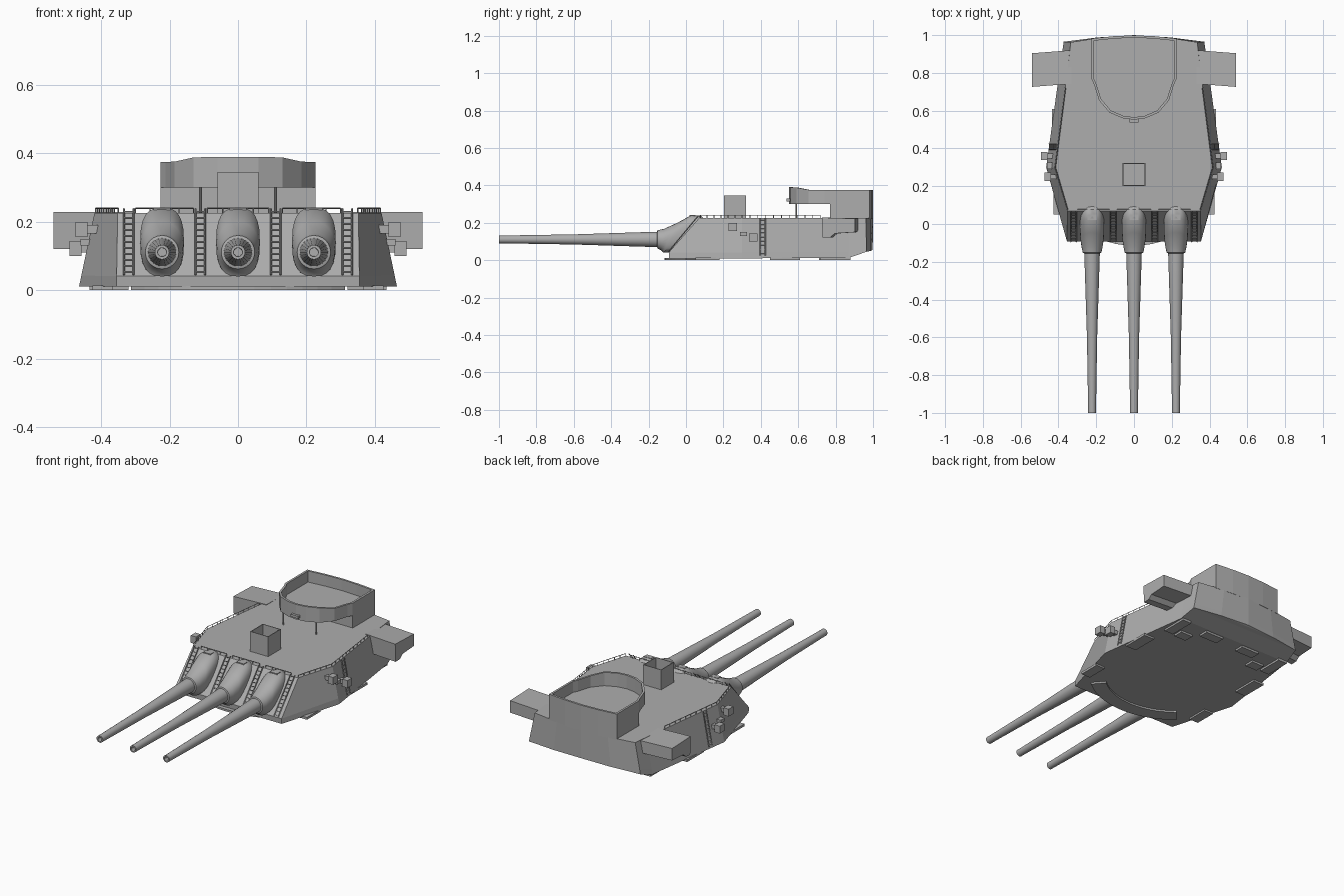
import bpy, bmesh, math
from mathutils import Vector

cube = bpy.data.objects.get("Cube")
if cube:
    bpy.data.objects.remove(cube, do_unlink=True)

gray = bpy.data.materials.new("naval gray")
gray.use_nodes = True
COLOR = (0.42, 0.42, 0.42, 1)
gray.diffuse_color = COLOR
gray.node_tree.nodes["Principled BSDF"].inputs["Base Color"].default_value = COLOR


def finish(name, bm, smooth=False):
    bmesh.ops.recalc_face_normals(bm, faces=bm.faces)
    mesh = bpy.data.meshes.new(name)
    bm.to_mesh(mesh)
    bm.free()
    mesh.materials.append(gray)
    ob = bpy.data.objects.new(name, mesh)
    bpy.context.collection.objects.link(ob)
    if smooth:
        bpy.ops.object.select_all(action="DESELECT")
        ob.select_set(True)
        bpy.context.view_layer.objects.active = ob
        bpy.ops.object.shade_smooth_by_angle(angle=math.radians(35))
    return ob


def add_box(bm, lo, hi):
    verts = bmesh.ops.create_cube(bm, size=1)["verts"]
    for v in verts:
        v.co = Vector([a + (b - a) * (c + 0.5) for a, b, c in zip(lo, hi, v.co)])


def add_rod(bm, p, q, r=0.002, sides=6):
    p, q = Vector(p), Vector(q)
    d = q - p
    verts = bmesh.ops.create_cone(bm, cap_ends=True, segments=sides,
                                  radius1=r, radius2=r, depth=d.length)["verts"]
    rot = d.to_track_quat("Z", "Y")
    for v in verts:
        v.co = rot @ v.co + (p + q) / 2


def bridge(bm, rings):
    """Join successive closed rings of vertices with quads."""
    for a, b in zip(rings, rings[1:]):
        n = len(a)
        for i in range(n):
            j = (i + 1) % n
            bm.faces.new((a[i], a[j], b[j], b[i]))


def mirror_loop(half):
    """Full outline from a right-hand half that starts or ends on the centre."""
    return half + [(-p[0], *p[1:]) for p in reversed(half) if p[0] > 0]


# Armoured gunhouse: bottom, knuckle and roof outlines
bottom = [(.355, -.09, .01), (.465, .3, .01), (.386, .87, .012),
          (.372, .965, .045), (.19, .988, .05), (0, .998, .055)]
roof = [(.352, .07, .225), (.42, .3, .225), (.345, .87, .225),
        (.335, .962, .225), (.17, .988, .225), (0, 1, .225)]
middle = [tuple(Vector(b).lerp(Vector(t), .15)) for b, t in zip(bottom, roof)]
middle[0] = (.355, -.092, .042)
bm = bmesh.new()
rings = [[bm.verts.new(p) for p in mirror_loop(h)] for h in (bottom, middle, roof)]
bridge(bm, rings)
for ring in (rings[0], rings[2]):
    n = len(ring)
    for i in range(n // 2):
        quad = (ring[i], ring[i + 1], ring[n - 2 - i], ring[n - 1 - i])
        bm.faces.new(list(dict.fromkeys(quad)))
finish("gunhouse", bm)

# Three guns with mantlets
for label, x0 in (("right", -.222), ("middle", 0), ("left", .222)):
    bm = bmesh.new()
    profile = [(-.9, .012), (-1, .013), (-1, .021), (-.97, .021), (-.6, .027),
               (-.35, .035), (-.16, .041), (-.1, .041)]
    rings = []
    for y, r in profile:
        rings.append([bm.verts.new((x0 + r * math.cos(k * math.tau / 24), y,
                                    .111 + r * math.sin(k * math.tau / 24)))
                      for k in range(24)])
    bridge(bm, rings)
    bm.faces.new(rings[0])
    finish(label + "_gun_barrel", bm, True)

    # rings: y, half width, low z, high z, lean, squareness
    sections = [(-.155, .041, .07, .152, 0, 1), (-.152, .049, .062, .16, 0, 1),
                (-.125, .055, .054, .168, .15, 1), (-.085, .061, .044, .2, .5, .9),
                (-.045, .064, .04, .242, .75, .75), (.0, .064, .04, .238, .8, .75),
                (.06, .058, .05, .2, .8, .8)]
    bm = bmesh.new()
    rings = []
    for y, w, lo, hi, lean, sq in sections:
        ring = []
        for k in range(24):
            c, s = math.cos(k * math.tau / 24), math.sin(k * math.tau / 24)
            dz = (hi - lo) / 2 * math.copysign(abs(s) ** sq, s)
            ring.append(bm.verts.new((x0 + w * math.copysign(abs(c) ** sq, c),
                                      y + lean * dz, (lo + hi) / 2 + dz)))
        rings.append(ring)
    bridge(bm, rings)
    bm.faces.new(rings[0])
    bm.faces.new(rings[-1])
    finish(label + "_mantlet", bm, True)

    bm = bmesh.new()
    add_box(bm, (x0 - .025, .02, .22), (x0 + .025, .05, .241))
    finish(label + "_mantlet_lug", bm)

# Rear control platform: thin bulwark with a floor
plan = [(0, .552), (.06, .56), (.13, .59), (.185, .655), (.212, .74), (.226, .77),
        (.226, .982), (.11, .994), (0, .999)]
outer = mirror_loop(plan[:-1])
outer.insert(len(plan) - 1, plan[-1])


def inset(p, d=.013):
    return p[0] * (1 - d / .226), .78 + (p[1] - .78) * (1 - d / .225)


def top_z(y):
    return .375 + .015 * min(1, max(0, (.66 - y) / .08))


bm = bmesh.new()
floor = [bm.verts.new((*p, .3)) for p in outer]
rim = [bm.verts.new((*p, top_z(p[1]))) for p in outer]
rim_in = [bm.verts.new((*inset(p), top_z(p[1]))) for p in outer]
floor_in = [bm.verts.new((*inset(p), .308)) for p in outer]
bridge(bm, [floor, rim, rim_in, floor_in])
bm.faces.new(floor)
bm.faces.new(floor_in)
finish("control_platform", bm)

# Platform base standing on the roof
bm = bmesh.new()
base = [(x, y) for x, y in outer if y >= .77]
rings = [[bm.verts.new((x, y, z)) for x, y in base] for z in (.22, .302)]
bridge(bm, rings)
for ring in rings:
    bm.faces.new(ring)
finish("platform_base", bm)

bm = bmesh.new()
for x in (-.11, .11):
    add_rod(bm, (x, .59, .22), (x, .59, .305), .004, 8)
finish("platform_struts", bm)
bm = bmesh.new()
add_box(bm, (-.025, .538, .315), (.025, .56, .33))
finish("platform_step", bm)

# Open box on the roof
bm = bmesh.new()
rings = [[bm.verts.new((sx * w, .262 + sy * w, z)) for sx, sy in
          ((-1, -1), (1, -1), (1, 1), (-1, 1))]
         for w, z in ((.06, .22), (.06, .345), (.056, .345), (.056, .228))]
bridge(bm, rings)
bm.faces.new(rings[-1])
finish("roof_box", bm)


def ladder(bm, p, q, side, rungs=11):
    """Two stringers and evenly spaced rungs between two end points."""
    p, q, side = Vector(p), Vector(q), Vector(side)
    for s in (-1, 1):
        add_rod(bm, p + side * s, q + side * s, .003, 4)
    for i in range(rungs):
        c = p.lerp(q, (i + .5) / rungs)
        add_rod(bm, c - side, c + side, .0025, 4)


def railing(bm, p, q, posts):
    p, q = Vector(p), Vector(q)
    add_rod(bm, p, q, .002, 4)
    for i in range(posts):
        c = p.lerp(q, i / (posts - 1))
        add_rod(bm, (c.x, c.y, .22), c, .002, 4)


# Front ladders and front railings
bm = bmesh.new()
for x in (-.32, -.11, .11, .32):
    ladder(bm, (x, -.095, .045), (x, .066, .238), (.014, 0, 0))
finish("front_ladders", bm)
bm = bmesh.new()
for a, b in ((-.3, -.13), (-.09, .09), (.13, .3)):
    railing(bm, (a, .078, .24), (b, .078, .24), 5)
finish("front_railings", bm)

for label, s in (("left", 1), ("right", -1)):
    # Side ladder and roof edge railing
    bm = bmesh.new()
    ladder(bm, (s * .45, .41, .025), (s * .412, .41, .225), (0, .014, 0), 9)
    finish(label + "_side_ladder", bm)
    bm = bmesh.new()
    railing(bm, (s * .35, .075, .24), (s * .416, .3, .24), 7)
    railing(bm, (s * .416, .3, .24), (s * .362, .72, .24), 11)
    finish(label + "_railing", bm)

    # Rangefinder ear: side profile carried outward
    ear = [(.735, .12), (.73, .228), (.908, .222), (.908, .15), (.8, .143), (.775, .122)]
    bm = bmesh.new()
    rings = [[bm.verts.new((s * x, y + dy, z)) for y, z in ear]
             for x, dy in ((.33, .012), (.54, -.004))]
    bridge(bm, rings)
    for ring in rings:
        bm.faces.new(ring)
    finish(label + "_rangefinder", bm)

    # Sighting hoods on the side armour
    bm = bmesh.new()
    for x, y, z in ((.475, .25, .178), (.493, .36, .122)):
        add_box(bm, (s * (x - .035), y - .022, z - .022), (s * x, y + .022, z + .022))
        add_box(bm, (s * .4, y - .012, z - .012), (s * (x - .03), y + .012, z + .012))
    add_box(bm, (s * .41, .29, .13), (s * .46, .325, .15))
    finish(label + "_sights", bm)

    # Underside pads
    bm = bmesh.new()
    for x, y, w, d in ((.395, .115, .03, .065), (.4, .53, .035, .08), (.35, .8, .03, .08),
                       (.13, .83, .06, .03), (.26, .74, .04, .03)):
        add_box(bm, (s * (x - w), y - d, 0), (s * (x + w), y + d, .014))
    finish(label + "_underside_pads", bm)

# Curved lip beneath the front edge
bm = bmesh.new()
rings = []
for r, z in ((.485, 0), (.485, .012), (.4, .012), (.4, 0)):
    rings.append([bm.verts.new((r * math.sin(a / 10), .37 - r * math.cos(a / 10), z))
                  for a in range(-7, 8)])
for a, b in zip(rings, rings[1:] + rings[:1]):
    for i in range(len(a) - 1):
        bm.faces.new((a[i], a[i + 1], b[i + 1], b[i]))
for i in (0, -1):
    bm.faces.new([ring[i] for ring in rings])
finish("front_lip", bm)
